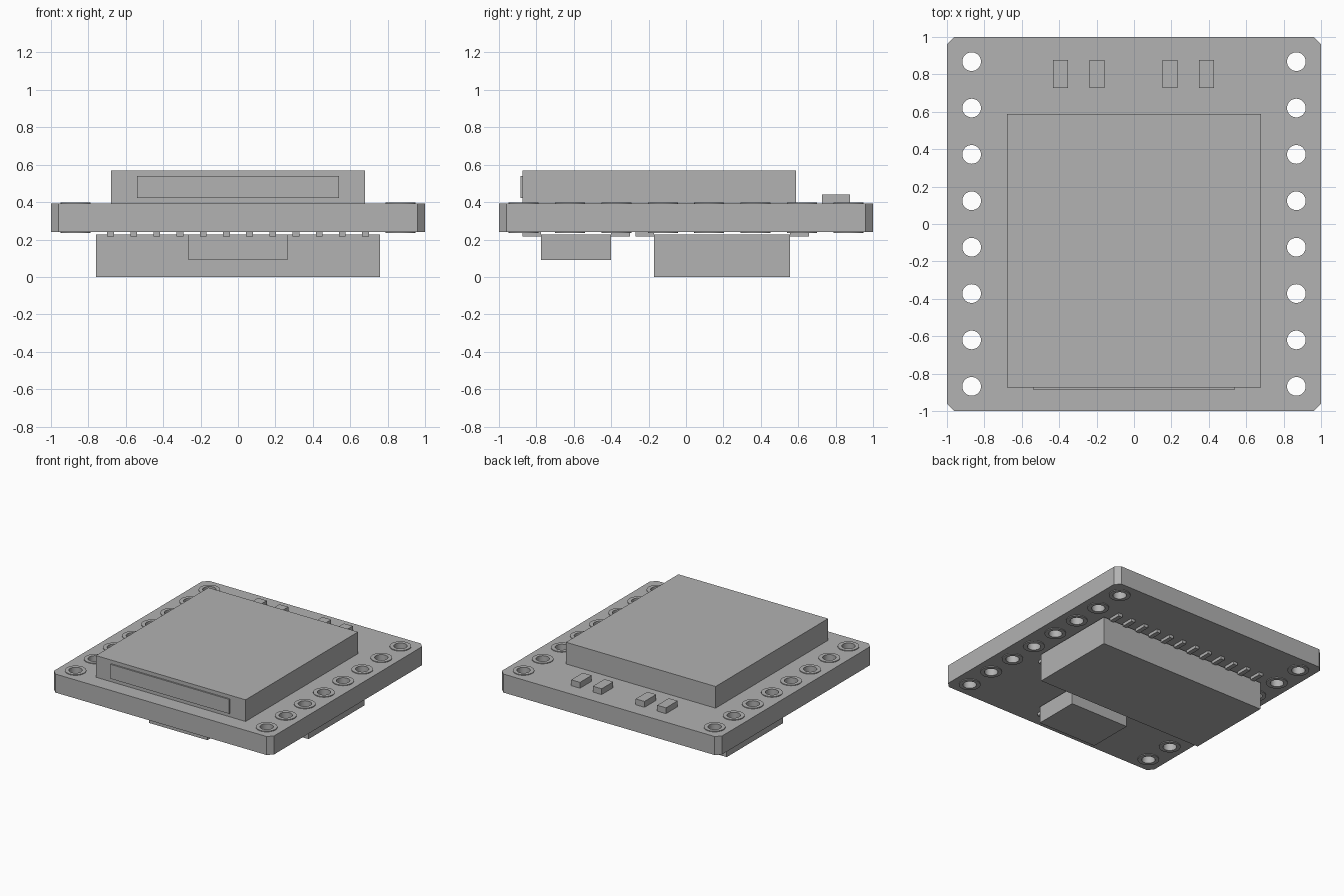
import bpy
import bmesh
import math

if "Cube" in bpy.data.objects:
    bpy.data.objects.remove(bpy.data.objects["Cube"])

grey = bpy.data.materials.new("neutral grey")
grey.diffuse_color = (0.445, 0.445, 0.445, 1)
grey.use_nodes = True
grey.node_tree.nodes["Principled BSDF"].inputs["Base Color"].default_value = grey.diffuse_color


def finish(name, bm):
    """Turn a bmesh into a grey object."""
    bmesh.ops.recalc_face_normals(bm, faces=bm.faces)
    mesh = bpy.data.meshes.new(name)
    bm.to_mesh(mesh)
    bm.free()
    mesh.materials.append(grey)
    ob = bpy.data.objects.new(name, mesh)
    bpy.context.collection.objects.link(ob)
    return ob


def boxes(name, spans):
    """One object made of boxes given as (x0, x1, y0, y1, z0, z1)."""
    bm = bmesh.new()
    for x0, x1, y0, y1, z0, z1 in spans:
        verts = bmesh.ops.create_cube(bm, size=1)["verts"]
        bmesh.ops.scale(bm, vec=(x1 - x0, y1 - y0, z1 - z0), verts=verts)
        bmesh.ops.translate(bm, verts=verts,
                            vec=((x0 + x1) / 2, (y0 + y1) / 2, (z0 + z1) / 2))
    return finish(name, bm)


def circle(cx, cy, r, n=32):
    return [(cx + r * math.cos(2 * math.pi * i / n),
             cy + r * math.sin(2 * math.pi * i / n)) for i in range(n)]


def plate(name, outlines, z0, z1):
    """Flat plate from closed outlines; inner outlines become holes."""
    curve = bpy.data.curves.new(name + " outline", "CURVE")
    curve.dimensions = "2D"
    curve.fill_mode = "BOTH"
    curve.extrude = (z1 - z0) / 2
    for pts in outlines:
        spline = curve.splines.new("POLY")
        spline.points.add(len(pts) - 1)
        for p, (x, y) in zip(spline.points, pts):
            p.co = (x, y, 0, 1)
        spline.use_cyclic_u = True
    temp = bpy.data.objects.new(name + " outline", curve)
    bpy.context.collection.objects.link(temp)
    bpy.context.view_layer.update()
    mesh = bpy.data.meshes.new_from_object(
        temp.evaluated_get(bpy.context.evaluated_depsgraph_get()))
    bpy.data.objects.remove(temp)
    bm = bmesh.new()
    bm.from_mesh(mesh)
    bpy.data.meshes.remove(mesh)
    bmesh.ops.remove_doubles(bm, verts=bm.verts, dist=1e-5)
    bmesh.ops.translate(bm, verts=bm.verts, vec=(0, 0, (z0 + z1) / 2))
    ob = finish(name, bm)
    bpy.ops.object.select_all(action="DESELECT")
    ob.select_set(True)
    bpy.context.view_layer.objects.active = ob
    bpy.ops.object.shade_smooth_by_angle(angle=math.radians(30))
    return ob


# Circuit board with chamfered corners and two rows of holes
TOP, BOTTOM = 0.392, 0.24
holes = [(sx * 0.868, -0.868 + i * 0.248) for sx in (-1, 1) for i in range(8)]
c = 0.96
outline = [(1, -c), (1, c), (c, 1), (-c, 1), (-1, c), (-1, -c), (-c, -1), (c, -1)]
plate("circuit_board", [outline] + [circle(x, y, 0.05) for x, y in holes], BOTTOM, TOP)

# Solder rings around the holes on both faces
rings = [circle(x, y, r) for x, y in holes for r in (0.08, 0.05)]
plate("top_solder_rings", rings, TOP, 0.398)
plate("bottom_solder_rings", rings, 0.234, BOTTOM)

# Display block on top with a raised panel on its front
boxes("top_module", [(-0.68, 0.68, -0.873, 0.587, TOP, 0.57)])
boxes("front_panel", [(-0.54, 0.54, -0.885, -0.873, 0.422, 0.54)])

# Small components along the back edge
boxes("small_components", [(x - 0.04, x + 0.04, 0.727, 0.878, TOP, 0.44)
                           for x in (-0.393, -0.198, 0.192, 0.388)])


# Chips under the board, each with a row of pins front and back
def chip(name, half_width, y0, y1, z0, pins):
    boxes(name, [(-half_width, half_width, y0, y1, z0, 0.227)])
    xs = [(i - (pins - 1) / 2) * 0.124 for i in range(pins)]
    boxes(name + "_pins", [(x - 0.018, x + 0.018, a, b, 0.216, BOTTOM) for x in xs
                           for a, b in ((y0 - 0.1, y0), (y1, y1 + 0.1))])


chip("large_chip", 0.76, -0.17, 0.557, 0.005, 12)
chip("small_chip", 0.265, -0.775, -0.4, 0.09, 4)
for ob in bpy.data.objects:
    if ob.name == "large_chip":
        for v in ob.data.vertices:
            v.co.z = 0 if v.co.z < 0.1 else v.co.z
